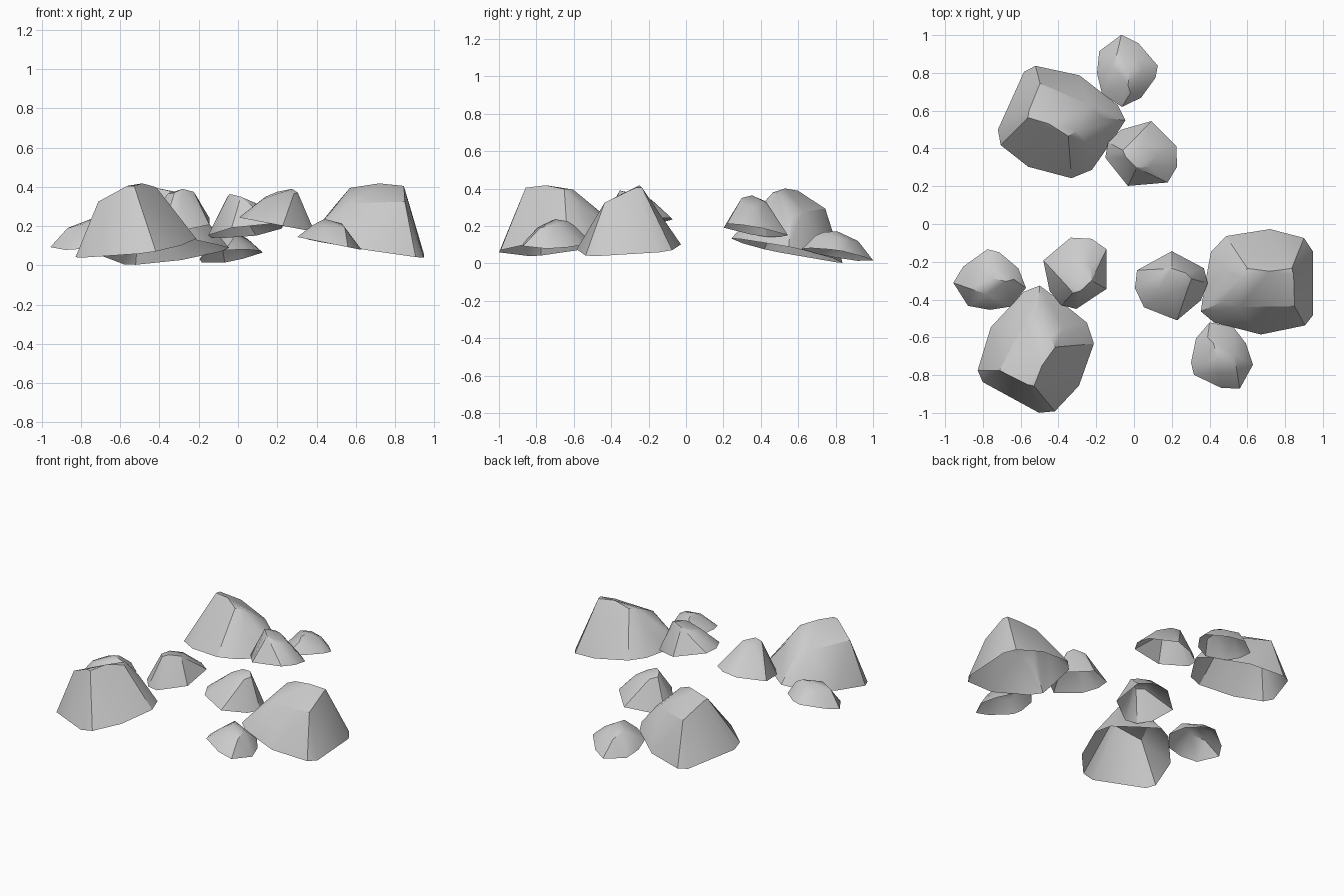
import bpy, bmesh, math
from mathutils import Vector, Matrix

if "Cube" in bpy.data.objects:
    bpy.data.objects.remove(bpy.data.objects["Cube"])

# Each rock: ground rim outline (x, y), slope of its rim plane, crown points (x, y, z)
ROCKS = {
    "large_rock": (
        [(.407, -.149), (.487, -.064), (.72, -.027), (.90, -.074), (.947, -.144), (.947, -.484),
         (.905, -.537), (.672, -.585), (.423, -.521), (.354, -.463), (.37, -.35)],
        (.215, -.155, .06),
        [(.60, -.235, .398), (.835, -.235, .405), (.845, -.27, .405), (.85, -.435, .325),
         (.56, -.44, .315), (.475, -.41, .275), (.57, -.28, .395), (.72, -.25, .418),
         (.49, -.25, .30)]),
    "medium_rock": (
        [(.20, -.144), (.37, -.234), (.39, -.314), (.354, -.404), (.228, -.51), (.053, -.441),
         (.005, -.34), (.016, -.245)],
        (.245, -.19, 0),
        [(.275, -.26, .39), (.305, -.29, .37), (.285, -.34, .365), (.225, -.345, .372),
         (.13, -.35, .34), (.14, -.27, .35), (.2, -.235, .375)]),
    "small_rock": (
        [(.40, -.521), (.524, -.543), (.593, -.633), (.63, -.745), (.56, -.872), (.46, -.867),
         (.317, -.798), (.302, -.734), (.328, -.606)],
        (.205, -.2, 0),
        [(.42, -.63, .225), (.44, -.70, .237), (.53, -.69, .213), (.545, -.78, .19),
         (.44, -.79, .195), (.38, -.74, .205), (.39, -.60, .205)]),
}


def tilt(x, y):
    return Vector((0, 0, 1)).rotation_difference(Vector((x, y, 1))).to_matrix().to_4x4()


def place(src, dst, turn, tilt_to=None):
    rot = Matrix.Rotation(math.radians(turn), 4, 'Z')
    if tilt_to:
        rot = tilt(*tilt_to) @ rot @ tilt(.155, -.06).inverted()
    return Matrix.Translation(dst) @ rot @ Matrix.Translation(-Vector(src))


def rock(name, rim, plane, crown, mat):
    a, b, c = plane
    bm = bmesh.new()
    base = {bm.verts.new((x, y, a + b * x + c * y)) for x, y in rim}
    for p in crown:
        bm.verts.new(p)
    bmesh.ops.convex_hull(bm, input=bm.verts[:])
    # open underside
    under = [f for f in bm.faces if all(v in base for v in f.verts)]
    bmesh.ops.delete(bm, geom=under, context='FACES_ONLY')
    bmesh.ops.delete(bm, geom=[e for e in bm.edges if not e.link_faces], context='EDGES')
    bmesh.ops.delete(bm, geom=[v for v in bm.verts if not v.link_faces], context='VERTS')
    bm.transform(mat)
    me = bpy.data.meshes.new(name)
    bm.to_mesh(me)
    bm.free()
    ob = bpy.data.objects.new(name, me)
    bpy.context.collection.objects.link(ob)
    return ob


# One rock group, repeated three times around the centre
groups = {
    "right": Matrix.Identity(4),
    "left": place((.947, -.314, 0), (-.652, -.918, 0), -118.6),
    "back": place((.538, -.448, .138), (-.219, .612, .10), 156, (-.06, .2)),
}
made = [rock(f"{side}_{name}", *data, mat)
        for side, mat in groups.items() for name, data in ROCKS.items()]

# Facets with sharp edges
bpy.ops.object.select_all(action='DESELECT')
for ob in made:
    ob.select_set(True)
bpy.context.view_layer.objects.active = made[0]
bpy.ops.object.shade_smooth_by_angle(angle=math.radians(30))
